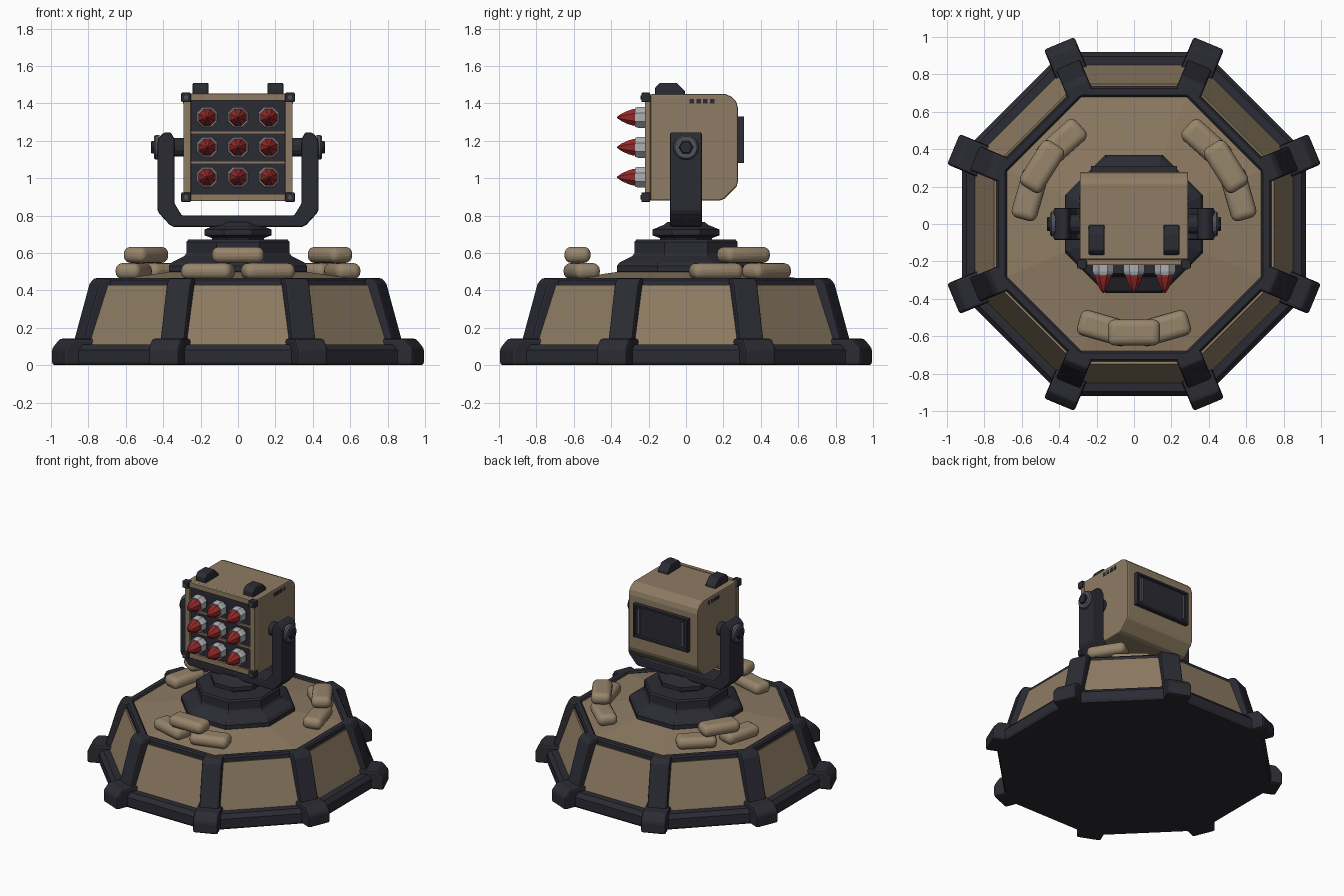
import bpy, bmesh, math
from mathutils import Matrix, Vector

if "Cube" in bpy.data.objects:
    bpy.data.objects.remove(bpy.data.objects["Cube"])


def material(name, rgb):
    m = bpy.data.materials.new(name)
    m.diffuse_color = (*rgb, 1)
    m.use_nodes = True
    m.node_tree.nodes["Principled BSDF"].inputs["Base Color"].default_value = m.diffuse_color
    return m


TAN = material("tan_paint", (0.27, 0.2, 0.125))
BAG = material("sand_canvas", (0.31, 0.235, 0.15))
DARK = material("dark_steel", (0.024, 0.024, 0.034))
GREY = material("bolt_grey", (0.075, 0.085, 0.1))
LIGHT = material("light_grey", (0.42, 0.43, 0.45))
RED = material("warhead_red", (0.3, 0.022, 0.022))


def finish(name, bm, mat, bevel=0, segments=2, matrix=None, smooth=False):
    bmesh.ops.recalc_face_normals(bm, faces=bm.faces)
    if matrix:
        bm.transform(matrix)
    mesh = bpy.data.meshes.new(name)
    bm.to_mesh(mesh)
    bm.free()
    mesh.materials.append(mat)
    ob = bpy.data.objects.new(name, mesh)
    bpy.context.collection.objects.link(ob)
    if bevel:
        mod = ob.modifiers.new("bevel", 'BEVEL')
        mod.width, mod.segments = bevel, segments
        mod.limit_method, mod.angle_limit = 'ANGLE', math.radians(30)
    if smooth:
        bpy.context.view_layer.objects.active = ob
        ob.select_set(True)
        bpy.ops.object.shade_smooth_by_angle(angle=math.radians(50))
        ob.select_set(False)
    return ob


def rot_z(deg):
    return Matrix.Rotation(math.radians(deg), 4, 'Z')


def prism(name, pts, half, mat, bevel=0.0, matrix=None):
    """Extrude an (x, z) outline by +-half along y."""
    bm = bmesh.new()
    rows = [[bm.verts.new((a, s * half, z)) for a, z in pts] for s in (-1, 1)]
    bm.faces.new(rows[0])
    bm.faces.new(rows[1][::-1])
    for i in range(len(pts)):
        j = (i + 1) % len(pts)
        bm.faces.new((rows[0][i], rows[1][i], rows[1][j], rows[0][j]))
    return finish(name, bm, mat, bevel, 2, matrix)


def lathe(name, profile, mat, n=8, bevel=0.0, matrix=None):
    """Regular n-sided rings from (apothem, z) pairs, capped at both ends."""
    bm = bmesh.new()
    k = 1 / math.cos(math.pi / n)
    rings = []
    for r, z in profile:
        rings.append([bm.verts.new((r * k * math.cos((i + .5) * math.tau / n),
                                    r * k * math.sin((i + .5) * math.tau / n), z)) for i in range(n)])
    for a, b in zip(rings, rings[1:]):
        for i in range(n):
            j = (i + 1) % n
            bm.faces.new((a[i], a[j], b[j], b[i]))
    bm.faces.new(rings[0])
    bm.faces.new(rings[-1])
    return finish(name, bm, mat, bevel, 2, matrix)


def box(name, loc, size, mat, bevel=0.0, segments=2, matrix=None, smooth=False):
    bm = bmesh.new()
    bmesh.ops.create_cube(bm, size=1)
    bm.transform(Matrix.Translation(loc) @ Matrix.Diagonal((*size, 1)))
    return finish(name, bm, mat, bevel, segments, matrix, smooth)


# Octagonal bunker: dark shell with skirt and rim, tan floor
lathe("base_shell", [(.91, 0), (.92, .015), (.92, .08), (.895, .11), (.84, .112), (.735, .43),
                     (.735, .455), (.725, .465), (.69, .465), (.68, .455), (.68, .44)], DARK)
lathe("base_floor", [(.685, .44), (.685, .452), (.36, .5), (.3, .5)], TAN)

# Sloped wall panels with a grooved border
for k in range(8):
    bm = bmesh.new()
    lo, hi = (.85, .108), (.748, .43)
    quad = [bm.verts.new(v) for v in ((lo[0], -.285, lo[1]), (lo[0], .285, lo[1]),
                                      (hi[0], .255, hi[1]), (hi[0], -.255, hi[1]))]
    face = bm.faces.new(quad)
    for thick, depth in ((.05, 0), (.007, -.007), (.007, .007)):
        bmesh.ops.inset_region(bm, faces=[face], thickness=thick, depth=depth)
    # rim edges return into the shell
    outer = [e for e in bm.edges if e.is_boundary]
    new = bmesh.ops.extrude_edge_only(bm, edges=outer)["geom"]
    bmesh.ops.translate(bm, verts=[v for v in new if isinstance(v, bmesh.types.BMVert)],
                        vec=(-.03, 0, -.008))
    finish("wall_panel", bm, TAN, matrix=rot_z(45 * k))

# Corner posts and feet
for k in range(8):
    m = rot_z(22.5 + 45 * k)
    prism("corner_post", [(.75, .06), (.945, .06), (.835, .435), (.81, .465), (.735, .465)],
          .07, DARK, .012, m)
    prism("corner_foot", [(.82, 0), (1.045, 0), (1.045, .09), (1.0, .142), (.84, .142)],
          .088, DARK, .015, m)

# Sandbag stacks: two below, one bridging on top
for ang in (-90, 32, 148):
    for off, z, tilt in ((-16, .503, 0), (16, .503, 0), (0, .59, 0)):
        box("sandbag", (.58, 0, z), (.14, .28, .086), BAG, .038, 4, rot_z(ang + off), True)

# Turret pedestal and turntable
lathe("pedestal", [(.36, .49), (.37, .5), (.37, .53), (.355, .55), (.285, .585), (.275, .6),
                   (.275, .66), (.265, .672), (.1, .672)], DARK)
lathe("turntable", [(.14, .66), (.14, .68), (.18, .695), (.18, .725), (.12, .75), (.1, .765)], DARK)

# U-shaped yoke
right = [(.3, .8), (.34, .865), (.34, 1.21), (.36, 1.245), (.395, 1.245), (.425, 1.215),
         (.43, 1.19), (.43, .83), (.42, .81), (.365, .75), (.345, .74)]
prism("yoke", right + [(-x, z) for x, z in reversed(right)], .085, DARK, .01)

# Pivots on each side
for s in (-1, 1):
    side = Matrix.Translation((0, 0, 1.165)) @ Matrix.Rotation(s * math.pi / 2, 4, 'Y')
    lathe("pivot_shaft", [(.05, .28), (.05, .36)], DARK, 12, matrix=side)
    lathe("pivot_washer", [(.066, .42), (.066, .44), (.058, .45)], GREY, 16, matrix=side)
    lathe("pivot_bolt", [(.033, .44), (.033, .46), (.028, .466)], DARK, 6, matrix=side)

# Launcher pod, profile in (y, z) extruded along x
ALONG_X = rot_z(90)
prism("pod_body", [(-.19, .88), (.18, .88), (.205, .89), (.27, .955), (.278, .98), (.278, 1.375),
                   (.268, 1.41), (.245, 1.435), (.21, 1.45), (-.19, 1.45)], .29, TAN, .008, ALONG_X)
box("missile_bay", (0, -.195, 1.165), (.57, .02, .56), DARK)
for s in (-1, 1):
    box("frame_side", (s * .272, -.205, 1.165), (.04, .03, .575), TAN, .004)
    box("frame_rail", (0, -.205, 1.165 + s * .268), (.58, .03, .038), TAN, .004)
    box("bay_divider", (0, -.205, 1.165 + s * .08), (.52, .024, .016), TAN)
    for t in (-1, 1):
        box("corner_bracket", (s * .278, -.215, 1.165 + t * .267), (.052, .048, .052), DARK, .007)
        lathe("bracket_bolt", [(.011, .239), (.011, .244)], GREY, 8,
              matrix=Matrix.Translation((s * .278, 0, 1.165 + t * .267)) @ Matrix.Rotation(math.pi / 2, 4, 'X'))
    # Top lugs
    prism("top_lug", [(-.165, 1.44), (-.165, 1.485), (-.14, 1.51), (-.05, 1.51), (-.005, 1.465), (-.005, 1.44)],
          .043, DARK, .008, Matrix.Translation((s * .2, 0, 0)) @ ALONG_X)
    # Side vent slots
    for i in range(4):
        box("vent_slot", (s * .29, .03 + .037 * i, 1.411), (.006, .024, .026), DARK)

# Rear hatch with recessed face and grey end bars
bm = bmesh.new()
bmesh.ops.create_cube(bm, size=1)
bm.transform(Matrix.Translation((0, .29, 1.205)) @ Matrix.Diagonal((.46, .04, .25, 1)))
back = [f for f in bm.faces if f.calc_center_median().y > .3]
bmesh.ops.inset_region(bm, faces=back, thickness=.02, depth=0)
bmesh.ops.inset_region(bm, faces=back, thickness=.006, depth=-.012)
finish("rear_hatch", bm, DARK)
for s in (-1, 1):
    box("hatch_bar", (s * .185, .302, 1.205), (.018, .014, .19), GREY)

# Three by three missiles pointing forward
for x in (-.165, 0, .165):
    for z in (1.005, 1.165, 1.325):
        m = Matrix.Translation((x, 0, z)) @ Matrix.Rotation(math.pi / 2, 4, 'X')
        lathe("missile_tube", [(.05, .195), (.05, .235)], GREY, matrix=m)
        lathe("missile_collar", [(.056, .22), (.056, .255), (.05, .274), (.04, .274)], LIGHT, matrix=m)
        lathe("missile_tip", [(.043, .265), (.045, .28), (.036, .31), (.02, .345), (.002, .37)], RED, matrix=m)
